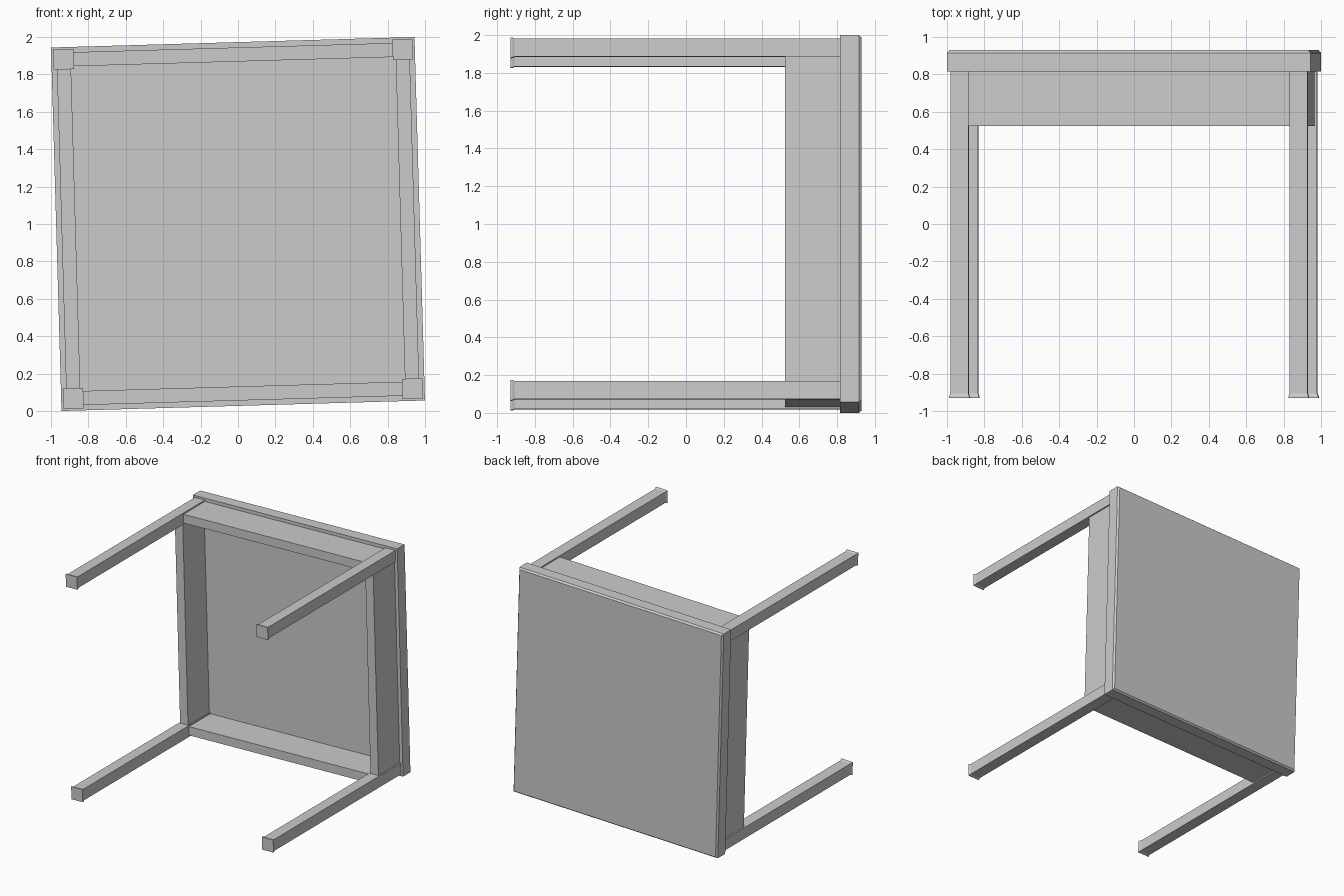
import bpy, bmesh, math
from mathutils import Matrix, Vector

cube = bpy.data.objects.get("Cube")
if cube:
    bpy.data.objects.remove(cube, do_unlink=True)

grey = bpy.data.materials.new("plain grey")
grey.use_nodes = True
colour = (0.6, 0.6, 0.6, 1)
grey.diffuse_color = colour
grey.node_tree.nodes["Principled BSDF"].inputs["Base Color"].default_value = colour

# The table lies on its side, tipped slightly about the y axis
TIP = Matrix.Translation((0, 0, 1)) @ Matrix.Rotation(math.radians(-1.65), 4, "Y")


def square_loft(name, centre, sections):
    """Stack of (y, half width x, half width z) rectangles, capped at both ends."""
    bm = bmesh.new()
    rings = []
    for y, hx, hz in sections:
        corners = [(-1, -1), (1, -1), (1, 1), (-1, 1)]
        rings.append([bm.verts.new((centre[0] + a * hx, y, centre[1] + b * hz))
                      for a, b in corners])
    bm.faces.new(rings[0])
    bm.faces.new(rings[-1][::-1])
    for low, high in zip(rings, rings[1:]):
        for i in range(4):
            j = (i + 1) % 4
            bm.faces.new((low[i], high[i], high[j], low[j]))
    bmesh.ops.recalc_face_normals(bm, faces=bm.faces)
    mesh = bpy.data.meshes.new(name)
    bm.to_mesh(mesh)
    bm.free()
    mesh.materials.append(grey)
    obj = bpy.data.objects.new(name, mesh)
    obj.matrix_world = TIP
    bpy.context.collection.objects.link(obj)
    return obj


# Table top with a chamfered outer rim
HALF = 0.972
square_loft("table_top", (0, 0), [(0.815, HALF, HALF), (0.915, HALF, HALF),
                                  (0.93, HALF - 0.012, HALF - 0.012)])

# Legs with flared feet
LEG, FOOT, OFFSET = 0.048, 0.054, 0.907
for side, sx in (("left", 1), ("right", -1)):
    for level, sz in (("upper", 1), ("lower", -1)):
        square_loft(f"{level}_{side}_leg", (sx * OFFSET, sz * OFFSET),
                    [(-0.93, FOOT, FOOT), (-0.922, FOOT, FOOT),
                     (-0.906, LEG, LEG), (0.815, LEG, LEG)])

# Apron rails between the legs
RAIL, SPAN = 0.0375, OFFSET - LEG
for name, centre, hx, hz in (("upper_rail", (0, 0.906), SPAN, RAIL),
                             ("lower_rail", (0, -0.906), SPAN, RAIL),
                             ("left_rail", (0.906, 0), RAIL, SPAN),
                             ("right_rail", (-0.906, 0), RAIL, SPAN)):
    square_loft(name, centre, [(0.525, hx, hz), (0.815, hx, hz)])
